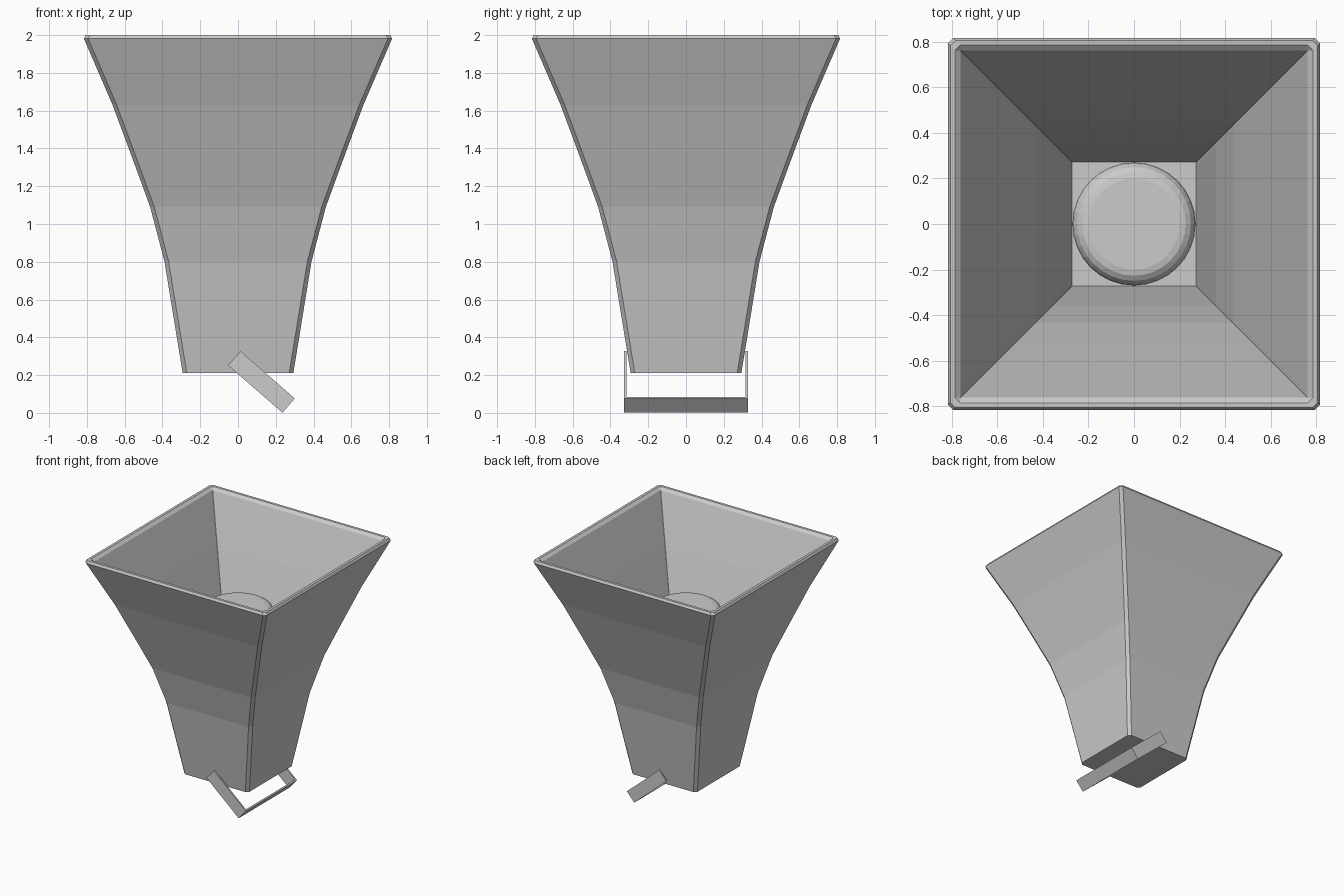
import bpy, bmesh, math
from mathutils import Matrix

if "Cube" in bpy.data.objects:
    bpy.data.objects.remove(bpy.data.objects["Cube"])


def finish(bm, name, matrix=None):
    bmesh.ops.recalc_face_normals(bm, faces=bm.faces)
    mesh = bpy.data.meshes.new(name)
    bm.to_mesh(mesh)
    bm.free()
    obj = bpy.data.objects.new(name, mesh)
    bpy.context.collection.objects.link(obj)
    if matrix:
        obj.matrix_world = matrix
    return obj


def octagon(half, cut, z):
    """Square ring with clipped corners."""
    pts = []
    for sx, sy, flip in ((1, 1, 0), (-1, 1, 1), (-1, -1, 0), (1, -1, 1)):
        pair = [(sx * half, sy * (half - cut), z), (sx * (half - cut), sy * half, z)]
        pts += reversed(pair) if flip else pair
    return pts


def loft(rings, name):
    bm = bmesh.new()
    loops = [[bm.verts.new(p) for p in r] for r in rings]
    n = len(loops[0])
    for a, b in zip(loops, loops[1:]):
        for i in range(n):
            j = (i + 1) % n
            bm.faces.new((a[i], a[j], b[j], b[i]))
    bm.faces.new(loops[0])
    bm.faces.new(loops[-1])
    bmesh.ops.remove_doubles(bm, verts=bm.verts, dist=0.00005)
    return finish(bm, name)


# Flared square housing: outer wall, chamfered rim, inner wall, floor
outer = [(0.293, 0.21), (0.389, 0.80), (0.465, 1.09), (0.56, 1.35),
         (0.664, 1.63), (0.816, 1.982)]
rim = [(0.806, 2.0), (0.785, 2.0)]
inner = [(0.762, 1.98), (0.628, 1.63), (0.526, 1.35), (0.434, 1.09),
         (0.361, 0.80), (0.272, 0.24)]
rings = [octagon(h, 0.022, z) for h, z in outer + rim]
rings += [octagon(h, 0.001, z) for h, z in inner]
loft(rings, "housing")

# Round lamp with a rounded top edge, standing on the housing floor
R, TOP, FILLET, SIDES = 0.27, 1.545, 0.07, 32
profile = [(R, 0.24)]
for k in range(5):
    a = k / 4 * math.pi / 2
    profile.append((R - FILLET + FILLET * math.cos(a), TOP - FILLET + FILLET * math.sin(a)))
loft([[(r * math.cos(2 * math.pi * i / SIDES), r * math.sin(2 * math.pi * i / SIDES), z)
       for i in range(SIDES)] for r, z in profile], "lamp")

# Tilted U-shaped mounting bracket, a thin strap extruded across its width
L, W, T, Y = 0.191, 0.05, 0.012, 0.328
path = [(-L, Y), (L, Y), (L, -Y), (-L, -Y), (-L, T - Y), (L - T, T - Y), (L - T, Y - T), (-L, Y - T)]
bm = bmesh.new()
face = bm.faces.new([bm.verts.new((x, y, -W)) for x, y in path])
ext = bmesh.ops.extrude_face_region(bm, geom=[face])
bmesh.ops.translate(bm, vec=(0, 0, 2 * W),
                    verts=[v for v in ext["geom"] if isinstance(v, bmesh.types.BMVert)])
finish(bm, "mounting_bracket",
       Matrix.Translation((0.124, 0, 0.164)) @ Matrix.Rotation(math.radians(41), 4, 'Y'))
